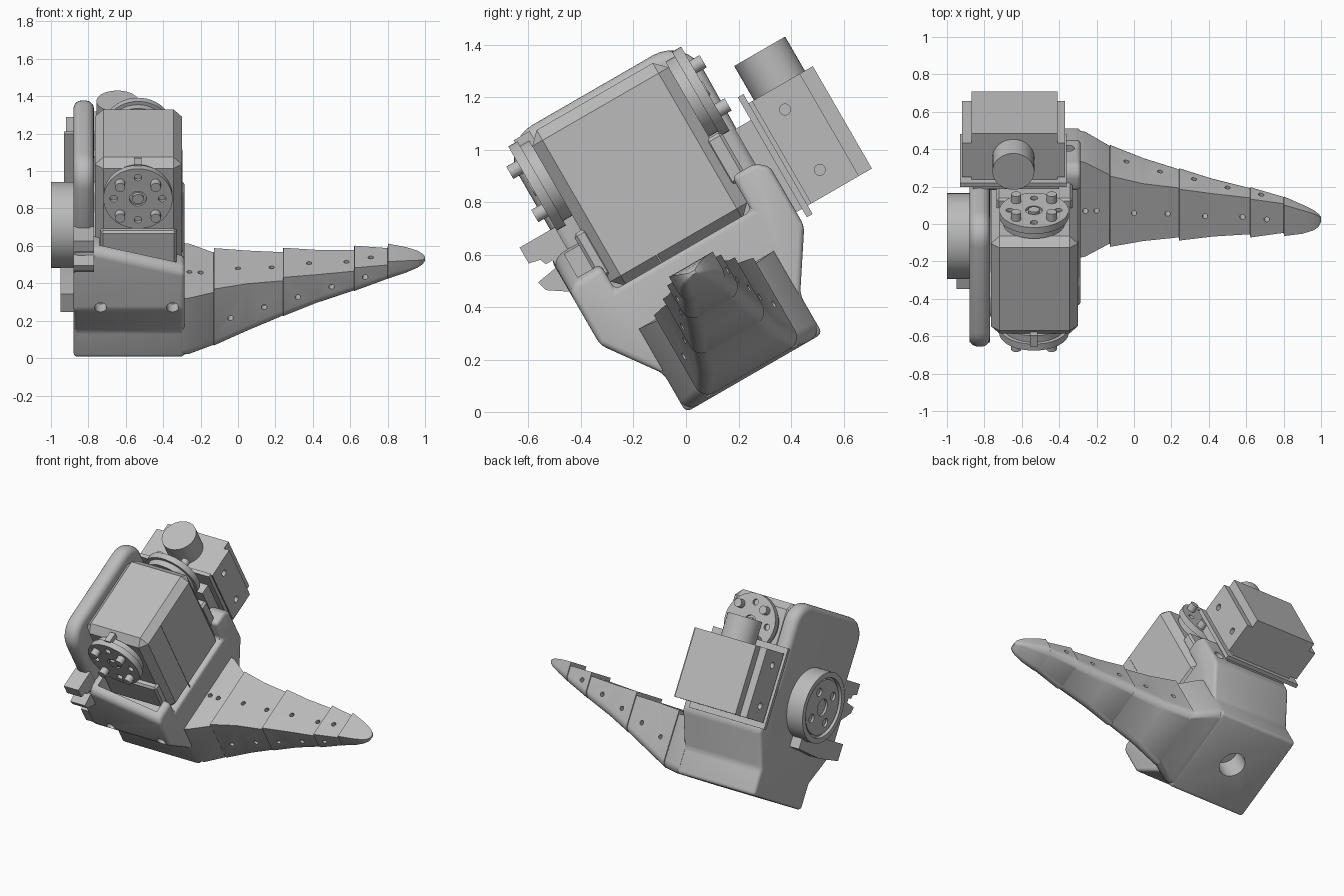
import bpy, bmesh, math
from math import sin, cos, pi, radians
from mathutils import Matrix

old = bpy.data.objects.get("Cube")
if old:
    bpy.data.objects.remove(old)

TILT = radians(30)      # every part is laid out upright, then tilted back
grey = bpy.data.materials.new("plain grey")
grey.use_nodes = True
grey.diffuse_color = (0.5, 0.5, 0.5, 1)
grey.node_tree.nodes["Principled BSDF"].inputs["Base Color"].default_value = (0.5, 0.5, 0.5, 1)
TURN = {"x": Matrix.Rotation(pi / 2, 4, "Y"), "y": Matrix.Rotation(pi / 2, 4, "X"), "z": Matrix()}
parts = []


def finish(bm, name, helper=False):
    bmesh.ops.recalc_face_normals(bm, faces=bm.faces)
    me = bpy.data.meshes.new(name)
    bm.to_mesh(me)
    bm.free()
    me.materials.append(grey)
    ob = bpy.data.objects.new(name, me)
    bpy.context.collection.objects.link(ob)
    ob.rotation_euler.x = TILT
    if helper:
        ob.hide_render = True
        ob.hide_set(True)
    else:
        parts.append(ob)
    return ob


def add_box(bm, x, y, z):
    size = [b - a for a, b in (x, y, z)]
    mid = [(a + b) / 2 for a, b in (x, y, z)]
    bmesh.ops.create_cube(bm, size=1, matrix=Matrix.Translation(mid) @ Matrix.Diagonal((*size, 1)))


def add_rod(bm, centre, r, length, axis, sides=32, r2=None):
    bmesh.ops.create_cone(bm, cap_ends=True, segments=sides, radius1=r, radius2=r if r2 is None else r2,
                          depth=length, matrix=Matrix.Translation(centre) @ TURN[axis])


def box(name, x, y, z, bevel=0, segments=1):
    bm = bmesh.new()
    add_box(bm, x, y, z)
    ob = finish(bm, name)
    return soften(ob, bevel, segments) if bevel else ob


def soften(ob, width, segments=4, angle=30):
    mod = ob.modifiers.new("soften", "BEVEL")
    mod.width, mod.segments, mod.angle_limit = width, segments, radians(angle)
    return ob


def slab(name, outline, x0, x1):
    """Extrude a (y, z) outline from x0 to x1."""
    bm = bmesh.new()
    face = bm.faces.new([bm.verts.new((x0, y, z)) for y, z in outline])
    new = bmesh.ops.extrude_face_region(bm, geom=[face])["geom"]
    bmesh.ops.translate(bm, vec=(x1 - x0, 0, 0), verts=[v for v in new if isinstance(v, bmesh.types.BMVert)])
    return finish(bm, name)


def cut(ob, bm, name):
    mod = ob.modifiers.new("cut", "BOOLEAN")
    mod.operation, mod.solver = "DIFFERENCE", "EXACT"
    mod.object = finish(bm, name, helper=True)


# Base housing: a cradle whose front wall rises toward the upright panel
XL, XR = -0.88, -0.285
housing = slab("housing", [(0, 0), (.6, 0), (.6, .17), (.745, .39), (.745, .65), (.7, .69), (.6, .69), (.6, .54),
                           (0, .54), (0, .64), (-.12, .64), (-.155, .61), (-.155, .385), (0, .17)], XL, XR)
for v in housing.data.vertices:
    if v.co.x < -0.5 and v.co.y < 0.01 and v.co.z > 0.6:
        v.co.z += 0.15
soften(housing, 0.022, 3)
holes = bmesh.new()
add_rod(holes, (-.58, .3, 0), .085, .3, "z")
add_box(holes, (-.74, -.33), (-.1, .01), (.56, .95))
for x in (-.735, -.35):
    add_rod(holes, (x, -.12, .4), .032, .12, "y", 20)
    add_rod(holes, (x, .72, .48), .032, .12, "y", 20)
cut(housing, holes, "housing_cutter")

# Servo body with split line and end horns
SX, SZ = -0.535, 1.03
box("servo_body", (-.765, -.3), (0, .6), (.53, 1.215), .045)
box("servo_front_step", (-.735, -.33), (-.035, .02), (.6, .8), .012)
box("servo_rear_step", (-.735, -.33), (.58, .65), (.66, .86), .012)
box("servo_key", (-.555, -.515), (-.05, .02), (1.17, 1.225))
seam = box("servo_seam", (-.302, -.298), (.2, .206), (.54, 1.17))

for label, y0, d in (("front", 0, -1), ("rear", .6, 1)):
    bm = bmesh.new()
    add_rod(bm, (SX, y0 + d * .02, SZ), .165, .04, "y", 48)
    add_rod(bm, (SX, y0 + d * .06, SZ), .185, .04, "y", 48)
    horn = finish(bm, label + "_horn")
    ring = bmesh.new()
    for i in range(4):
        add_rod(ring, (SX + .13 * cos(i * pi / 2), y0 + d * .08, SZ + .13 * sin(i * pi / 2)), .02, .04, "y", 16)
    add_rod(ring, (SX, y0 + d * .08, SZ), .045, .03, "y", 24)
    cut(horn, ring, label + "_horn_cutter")
    bm = bmesh.new()
    add_rod(bm, (SX, y0 + d * .07, SZ), .03, .03, "y", 24)
    finish(bm, label + "_horn_hub")
    # Cross-head screws
    bm, slots = bmesh.new(), bmesh.new()
    for sx in (-1, 1):
        for sz in (-1, 1):
            x, z = SX + sx * .095, SZ + sz * .095
            add_rod(bm, (x, y0 + d * .08, z), .027, .09, "y", 20)
            add_rod(bm, (x, y0 + d * .12, z), .052, .025, "y", 28)
            taper = (.052, .034) if d < 0 else (.034, .052)
            add_rod(bm, (x, y0 + d * .1405, z), taper[0], .016, "y", 28, taper[1])
            for w, h in ((.022, .006), (.006, .022)):
                add_box(slots, (x - w, x + w), (y0 + d * .143 - .012, y0 + d * .143 + .012), (z - h, z + h))
    cut(finish(bm, label + "_screws"), slots, label + "_screw_cutter")

# Upright side panel with round corners and edges
outline = []
for cy, cz, a0 in ((.57, 1.1, 0), (.04, 1.1, 90)):
    for i in range(9):
        a = radians(a0 + i * 90 / 8)
        outline.append((cy + .14 * cos(a), cz + .14 * sin(a)))
outline += [(-.1, .62), (0, .42), (.7, .42)]
soften(slab("side_panel", outline, -.88, -.77), .045, 5)

# Hooked front bracket
slab("hook_bracket", [(-.08, .86), (-.235, .86), (-.235, .79), (-.19, .78), (-.18, .755), (-.15, .755), (-.15, .725),
                      (-.24, .71), (-.23, .67), (-.14, .61), (-.08, .61)], -.88, -.77)

# Round output drum on the side, with a recessed drilled face
bm = bmesh.new()
add_rod(bm, (-.935, .3, .65), .23, .13, "x", 64)
drum = finish(bm, "side_drum")
bm = bmesh.new()
add_rod(bm, (-1, .3, .65), .195, .05, "x", 48)
cut(drum, bm, "drum_recess_cutter")
bm = bmesh.new()
add_rod(bm, (-.96, .3, .65), .18, .06, "x", 48)
plate = finish(bm, "drum_horn")
bm = bmesh.new()
add_rod(bm, (-1, .3, .65), .055, .1, "x", 24)
for i in range(4):
    a = pi / 4 + i * pi / 2
    add_rod(bm, (-1, .3 + .12 * cos(a), .65 + .12 * sin(a)), .028, .1, "x", 20)
cut(plate, bm, "drum_horn_cutter")
slab("drum_skirt", [(-.13, .36), (.1, .34), (.36, .36), (.36, .44), (.1, .47), (-.13, .47)], -.95, -.86)

# Rear motor: stepped block, mounting plate and round cap
box("motor_bracket", (-.86, -.4), (.7, .775), (.45, .84))
box("motor_plate", (-.93, -.36), (.77, .795), (.413, .94))
bm = bmesh.new()
add_box(bm, (-.92, -.37), (.81, 1.02), (.45, .9))
add_box(bm, (-.87, -.41), (.79, 1.077), (.45, .9))
motor = finish(bm, "motor_block")
bm = bmesh.new()
for x in (-.92, -.37):
    for z in (.545, .81):
        add_rod(bm, (x, .903, z), .021, .06, "x", 20)
cut(motor, bm, "motor_cutter")
bm = bmesh.new()
add_rod(bm, (-.645, .93, .97), .112, .16, "z", 48)
finish(bm, "motor_cap")

# Claw: lofted sections (x, front y, rear y, bottom z, top z), stepped on top
sections = [(-.3, 0, .6, 0, .365), (-.26, .01, .59, 0, .365), (-.13, .085, .51, .012, .367), (.05, .12, .474, .08, .39),
            (.24, .145, .45, .158, .404), (.42, .165, .43, .225, .42), (.62, .185, .41, .29, .44),
            (.8, .208, .388, .353, .465), (.9, .215, .36, .39, .477), (.96, .232, .335, .415, .47),
            (.988, .25, .315, .43, .462), (1, .275, .3, .44, .453)]
steps = {-.13, .24, .62, .8}


def ring(bm, x, y0, y1, z0, z1):
    r = min(.05, (y1 - y0) * .3, (z1 - z0) * .4)
    pts = [(y1, z1), (y0, z1)]
    for cy, a0 in ((y0 + r, 180), (y1 - r, 270)):
        for i in range(7):
            a = radians(a0 + i * 15)
            pts.append((cy + r * cos(a), z0 + r + r * sin(a)))
    return [bm.verts.new((x, y, z)) for y, z in pts]


bm = bmesh.new()
rings = []
for x, y0, y1, z0, z1 in sections:
    if x in steps:
        rings.append(ring(bm, x, y0, y1, z0, z1 - .01))
        rings.append(ring(bm, x + .002, y0 - .006, y1 + .006, z0, z1 + .014))
    else:
        rings.append(ring(bm, x, y0, y1, z0, z1))
for a, b in zip(rings, rings[1:]):
    for i in range(len(a)):
        j = (i + 1) % len(a)
        bm.faces.new((a[i], a[j], b[j], b[i]))
bm.faces.new(rings[0])
bm.faces.new(rings[-1])
claw = finish(bm, "claw")

# Rows of small claw holes on the top and both flanks
pins = bmesh.new()
for x in (-.26, -.2, 0, .18, .38, .58, .71):
    add_rod(pins, (x, .29, .4 + .08 * x), .015, .16, "z", 12)
for x in (-.04, .14, .32, .5, .68):
    for y in (.12 + .13 * x, .47 - .11 * x):
        add_rod(pins, (x, y, .2 + .28 * x), .015, .07, "y", 12)
cut(claw, pins, "claw_cutter")

# Bake modifiers, then smooth the round surfaces
bpy.context.view_layer.update()
deps = bpy.context.evaluated_depsgraph_get()
baked = [(ob, bpy.data.meshes.new_from_object(ob.evaluated_get(deps))) for ob in parts]
bpy.ops.object.select_all(action="DESELECT")
for ob, me in baked:
    ob.modifiers.clear()
    ob.data = me
    ob.select_set(True)
    bpy.context.view_layer.objects.active = ob
bpy.ops.object.shade_smooth_by_angle(angle=radians(32))
